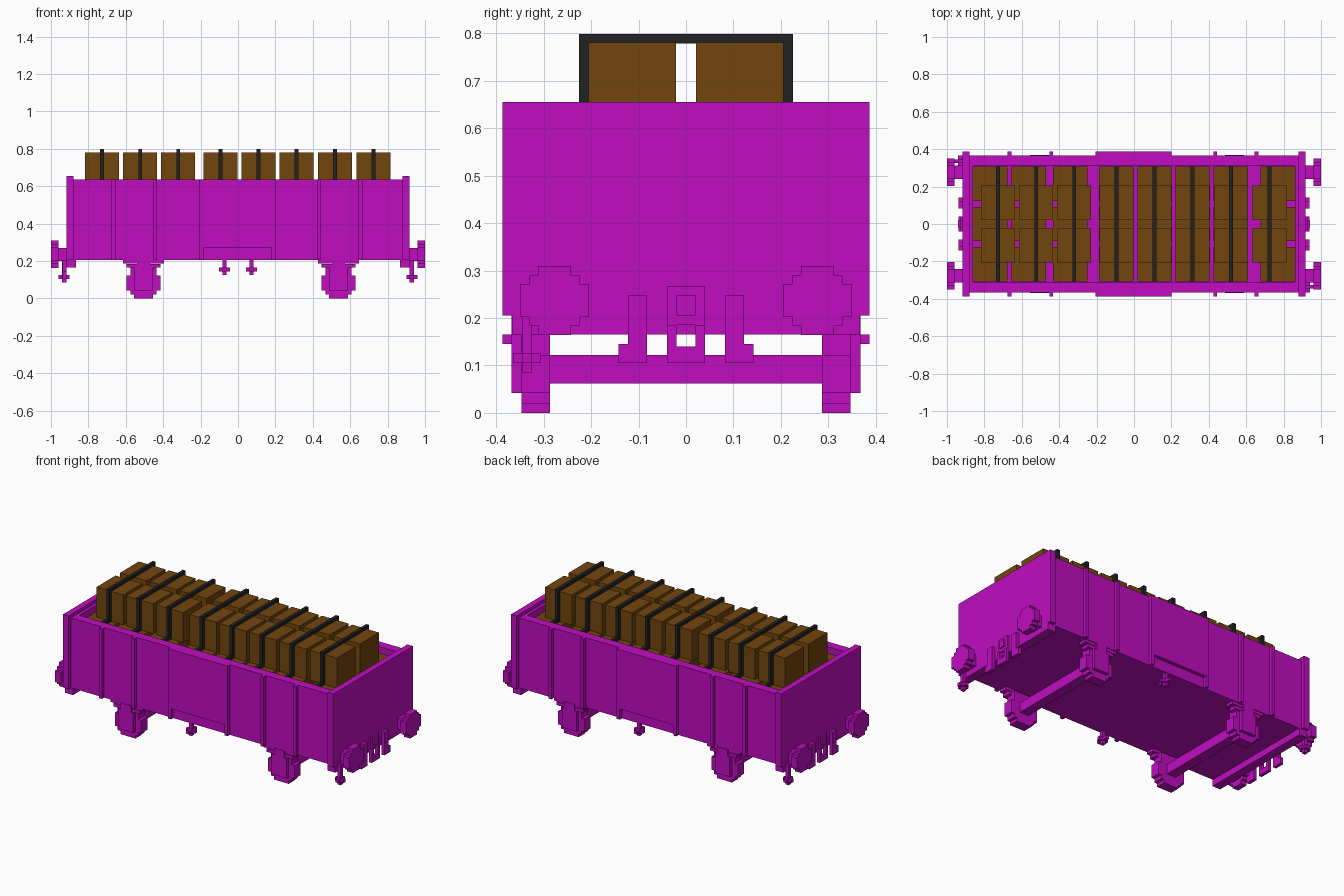
import bpy, bmesh

cube = bpy.data.objects.get("Cube")
if cube:
    bpy.data.objects.remove(cube, do_unlink=True)


def material(name, rgb):
    m = bpy.data.materials.new(name)
    m.use_nodes = True
    m.diffuse_color = (*rgb, 1)
    m.node_tree.nodes["Principled BSDF"].inputs["Base Color"].default_value = (*rgb, 1)
    return m


PAINT = material("magenta_paint", (0.53, 0.004, 0.53))
WOOD = material("brown_wood", (0.17, 0.06, 0.004))
BLACK = material("black_strap", (0.016, 0.016, 0.016))


def part(name, mat, boxes):
    """One object from boxes given as (x0, x1, y0, y1, z0, z1)."""
    bm = bmesh.new()
    for x0, x1, y0, y1, z0, z1 in boxes:
        verts = bmesh.ops.create_cube(bm, size=1)["verts"]
        for v in verts:
            v.co.x = x1 if v.co.x > 0 else x0
            v.co.y = y1 if v.co.y > 0 else y0
            v.co.z = z1 if v.co.z > 0 else z0
    me = bpy.data.meshes.new(name)
    bm.to_mesh(me)
    bm.free()
    me.materials.append(mat)
    ob = bpy.data.objects.new(name, me)
    bpy.context.collection.objects.link(ob)
    return ob


def flip(boxes, sx, sy):
    """Mirror boxes by the signs sx and sy."""
    out = []
    for x0, x1, y0, y1, z0, z1 in boxes:
        xs, ys = sorted((x0 * sx, x1 * sx)), sorted((y0 * sy, y1 * sy))
        out.append((*xs, *ys, z0, z1))
    return out


def shift(boxes, dx):
    return [(b[0] + dx, b[1] + dx, *b[2:]) for b in boxes]


FLOOR, RIM, SIDE, OUT = 0.205, 0.635, 0.365, 0.387
SIDES = {"left": 1, "right": -1}      # ends of the wagon along x
FLANKS = {"back": 1, "front": -1}     # long sides along y

# Wagon body
part("floor", PAINT, [(-0.88, 0.88, -SIDE, SIDE, FLOOR, 0.225)])
for fname, sy in FLANKS.items():
    part(fname + "_wall", PAINT, flip([(-0.88, 0.88, 0.31, SIDE, FLOOR, RIM)], 1, sy))
    part(fname + "_ribs", PAINT, flip(
        [(x - 0.01, x + 0.01, SIDE, OUT, FLOOR, RIM) for x in (-0.665, -0.443, 0.435, 0.655)], 1, sy))
    # Door panel with a recessed lower flap
    part(fname + "_door", PAINT, flip([
        (-0.205, 0.2, SIDE, OUT, 0.27, RIM),
        (-0.205, -0.185, SIDE, OUT, FLOOR, 0.27),
        (0.18, 0.2, SIDE, OUT, FLOOR, 0.27)], 1, sy))
    # Hanging brake handle, at opposite places on the two sides
    part(fname + "_brake_handle", PAINT, shift(flip([
        (-0.01, 0.01, 0.34, 0.36, 0.125, FLOOR),
        (-0.03, 0.03, 0.34, 0.36, 0.145, 0.165),
        (-0.01, 0.01, 0.31, OUT, 0.145, 0.165)], 1, sy), 0.072 * sy))

# Ends, buffers and couplings
for ename, sx in SIDES.items():
    part(ename + "_end_wall", PAINT, flip([
        (0.88, 0.918, -OUT, OUT, FLOOR, 0.655),
        (0.86, 0.88, -0.31, 0.31, 0.225, RIM)], sx, 1))
    part(ename + "_end_sill", PAINT, flip([(0.865, 0.918, -0.367, 0.367, 0.165, FLOOR)], sx, 1))
    for fname, sy in FLANKS.items():
        tiers = [(0.073, 0.035), (0.053, 0.053), (0.035, 0.073)]
        head = [(0.96, 1.0, 0.277 - a, 0.277 + a, 0.237 - b, 0.237 + b) for a, b in tiers]
        shank = [(0.918, 0.96, 0.24, 0.314, 0.2, 0.27)]
        part(f"{ename}_{fname}_buffer", PAINT, flip(head + shank, sx, sy))
        part(f"{ename}_{fname}_hose", PAINT, flip([
            (0.918, 0.938, 0.082, 0.122, 0.105, 0.247),
            (0.918, 0.938, 0.122, 0.142, 0.105, 0.145)], sx, sy))
    part(ename + "_coupling", PAINT, flip([
        (0.918, 0.93, -0.04, 0.04, 0.185, 0.267),
        (0.918, 0.94, -0.02, 0.02, 0.205, 0.247),
        (0.918, 0.938, -0.04, -0.02, 0.105, 0.185),
        (0.918, 0.938, 0.02, 0.04, 0.105, 0.185),
        (0.918, 0.938, -0.02, 0.02, 0.105, 0.14)], sx, 1))
    # Corner step, at diagonally opposite corners
    part(ename + "_corner_step", PAINT, flip([
        (0.918, 0.94, -0.345, -0.325, 0.085, FLOOR),
        (0.9, 0.96, -0.345, -0.325, 0.105, 0.125),
        (0.918, 0.94, -0.365, -0.305, 0.105, 0.125)], sx, sx))

# Wheelsets
for aname, x in {"left": 0.537, "right": -0.505}.items():
    part(aname + "_axle", PAINT, [(x - 0.03, x + 0.03, -0.29, 0.29, 0.062, 0.122)])
    for fname, sy in FLANKS.items():
        rows = [(0.05, 0, 0.02), (0.07, 0.02, 0.042), (0.09, 0.042, 0.122), (0.07, 0.122, 0.185)]
        wheel = [(-w, w, 0.287, 0.347, a, b) for w, a, b in rows]
        part(f"{aname}_{fname}_wheel", PAINT, shift(flip(wheel, 1, sy), x))
        part(f"{aname}_{fname}_axle_box", PAINT, shift(flip([
            (-0.05, 0.05, 0.347, 0.368, 0.042, 0.165),
            (-0.09, 0.09, 0.31, 0.36, 0.165, 0.185),
            (-0.11, 0.11, 0.31, 0.36, 0.188, FLOOR),
            (-0.035, 0.035, 0.347, 0.368, 0.165, FLOOR)], 1, sy), x))

# Crates: three rows below, two rows stacked on top
BASE, MID, TOP = 0.225, 0.595, 0.78
upper = [-0.727, -0.523, -0.32, -0.094, 0.11, 0.313, 0.518, 0.724]
lower = [-0.768, -0.562, -0.34, -0.094, 0.11, 0.313, 0.518, 0.768]
for i, x in enumerate(lower):
    part(f"lower_crates_{i + 1}", WOOD, [
        (x - 0.092, x + 0.092, y - 0.092, y + 0.092, BASE, MID) for y in (-0.216, 0, 0.216)])
for i, x in enumerate(upper):
    part(f"upper_crates_{i + 1}", WOOD, [
        (x - 0.091, x + 0.091, y - 0.092, y + 0.092, MID, TOP) for y in (-0.113, 0.113)])
    # Strap over the stack
    strap = [(x - 0.01, x + 0.01, -0.225, 0.225, TOP - 0.002, 0.798)]
    for sy in (1, -1):
        strap += flip([(x - 0.01, x + 0.01, 0.205, 0.225, MID, TOP),
                       (x - 0.01, x + 0.01, 0.225, 0.315, MID, 0.615)], 1, sy)
    part(f"strap_{i + 1}", BLACK, strap)
